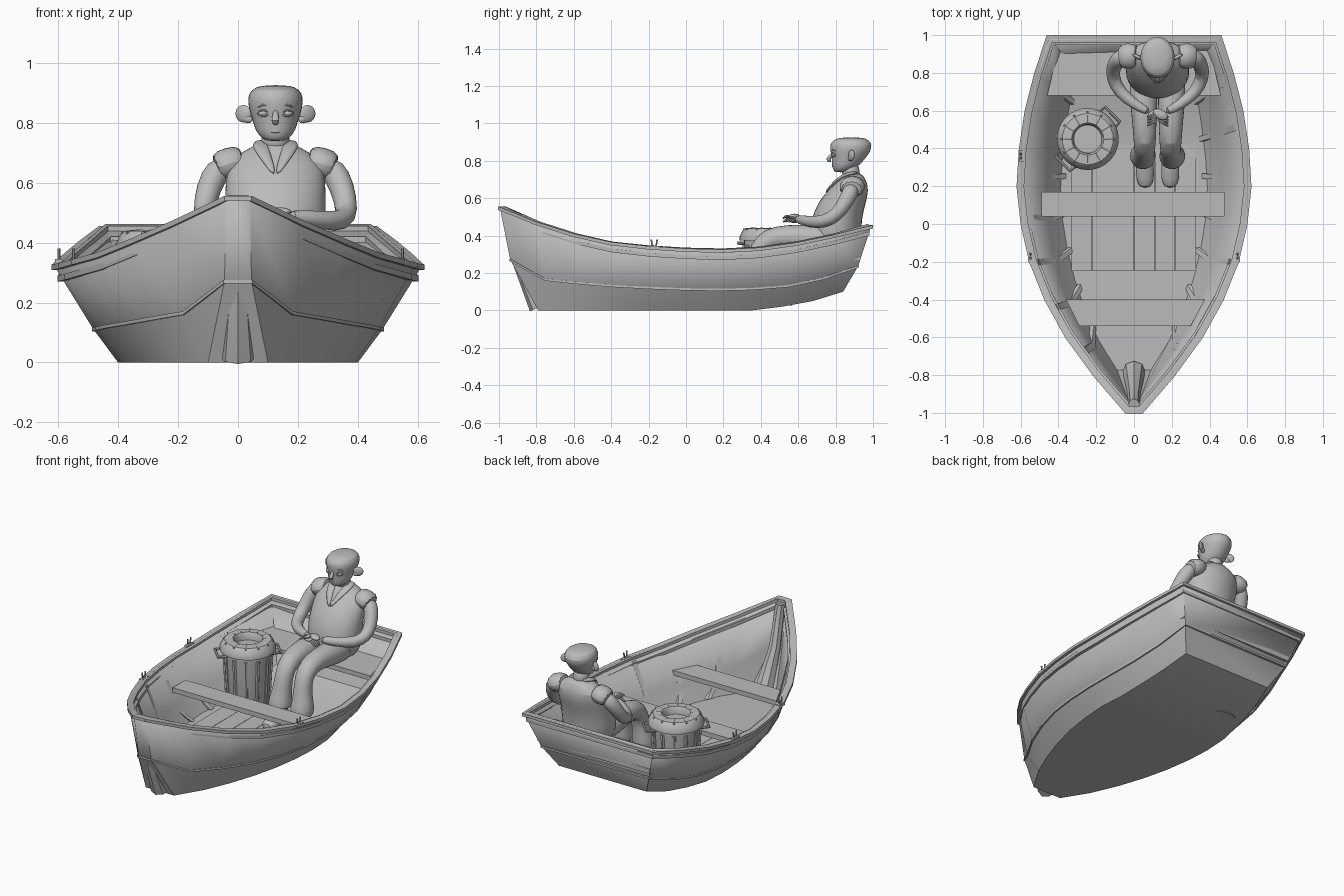
import bpy, bmesh, math
from mathutils import Vector, Matrix

cube = bpy.data.objects.get("Cube")
if cube:
    bpy.data.objects.remove(cube)

grey = bpy.data.materials.new("plain_grey")
grey.use_nodes = True
grey.diffuse_color = (0.5, 0.5, 0.5, 1)
grey.node_tree.nodes["Principled BSDF"].inputs["Base Color"].default_value = (0.5, 0.5, 0.5, 1)
parts = []


def finish(name, bm, subdiv=0):
    bmesh.ops.recalc_face_normals(bm, faces=bm.faces)
    mesh = bpy.data.meshes.new(name)
    bm.to_mesh(mesh)
    bm.free()
    mesh.materials.append(grey)
    ob = bpy.data.objects.new(name, mesh)
    bpy.context.collection.objects.link(ob)
    if subdiv:
        ob.modifiers.new("Smooth", "SUBSURF").levels = subdiv
        ob.modifiers["Smooth"].render_levels = subdiv
    parts.append(ob)
    return ob


def skin(bm, rings, closed=True, cyclic=False, caps=False):
    """Join rows of points with quads."""
    rows = [[bm.verts.new(p) for p in r] for r in rings]
    n = len(rows[0])
    for a, b in zip(rows, rows[1:] + rows[:1] if cyclic else rows[1:]):
        for i in range(n if closed else n - 1):
            j = (i + 1) % n
            bm.faces.new((a[i], a[j], b[j], b[i]))
    if caps:
        bm.faces.new(rows[0])
        bm.faces.new(rows[-1])


def loft(name, path, radii, segs=12, subdiv=1, caps=True, first=(1, 0, 0), flat=False):
    """Elliptical tube along a path; flat keeps every ring horizontal."""
    path = [Vector(p) for p in path]
    radii = [r if isinstance(r, tuple) else (r, r) for r in radii]
    u, rings = Vector(first), []
    for i, p in enumerate(path):
        t = (path[min(i + 1, len(path) - 1)] - path[max(i - 1, 0)]).normalized()
        if flat:
            t = Vector((0, 0, 1))
        u = (u - t * u.dot(t)).normalized()
        v = t.cross(u)
        a, b = radii[i]
        rings.append([p + u * a * math.cos(k * math.tau / segs) + v * b * math.sin(k * math.tau / segs)
                      for k in range(segs)])
    bm = bmesh.new()
    skin(bm, rings, caps=caps)
    return finish(name, bm, subdiv)


def ball(name, loc, size, rot=0):
    bm = bmesh.new()
    m = Matrix.Translation(loc) @ Matrix.Rotation(rot, 4, "Z") @ Matrix.Diagonal((*size, 1))
    bmesh.ops.create_uvsphere(bm, u_segments=16, v_segments=10, radius=1, matrix=m)
    return finish(name, bm)


def slab(name, outline, z0, z1):
    bm = bmesh.new()
    skin(bm, [[(x, y, z) for x, y in outline] for z in (z0, z1)], caps=True)
    return finish(name, bm)


# Hull lines: half widths, heights and bow-to-stern extent of each edge
SHEER = ([.04, .21, .355, .465, .545, .59, .612, .60, .57, .52, .455],
         [.55, .468, .405, .36, .338, .325, .32, .33, .358, .40, .45], -.995, .99)
CHINE = ([.045, .18, .295, .38, .44, .47, .482, .475, .455, .42, .38],
         [.27, .165, .145, .13, .12, .113, .11, .115, .13, .17, .235], -.94, .92)
KEEL = ([.1, .2, .27, .325, .365, .39, .4, .39, .37, .345, .31],
        [0, 0, 0, 0, 0, 0, 0, 0, .02, .05, .1], -.79, .84)


def at(line, t, side=1):
    xs, zs, y0, y1 = line
    i = min(int(t * 10), 9)
    f = t * 10 - i
    return Vector((side * (xs[i] + (xs[i + 1] - xs[i]) * f), y0 + (y1 - y0) * t,
                   zs[i] + (zs[i + 1] - zs[i]) * f))


STATIONS = [i / 10 for i in range(11)]
bm = bmesh.new()
skin(bm, [[at(l, t, s) for l, s in ((SHEER, 1), (CHINE, 1), (KEEL, 1), (KEEL, -1), (CHINE, -1), (SHEER, -1))]
          for t in STATIONS], closed=False, caps=True)
hull = finish("hull", bm)
solid = hull.modifiers.new("Thickness", "SOLIDIFY")
solid.thickness, solid.offset, solid.use_even_offset = 0.022, -1, True


def rail(name, line, inner, outer, low, high):
    """Rectangular strip running right round the hull."""
    pts = [at(line, t, -1) for t in reversed(STATIONS)] + [at(line, t) for t in STATIONS]
    rings, n = [], len(pts)
    for i, p in enumerate(pts):
        a, b = (p - pts[i - 1]).xy.normalized(), (pts[(i + 1) % n] - p).xy.normalized()
        t = (a + b).normalized()
        out = Vector((t.y, -t.x, 0)) / max(t.dot(a), .6)
        rings.append([p + out * d + Vector((0, 0, z)) for d, z in
                      ((-inner, low), (outer, low), (outer, high), (-inner, high))])
    bm = bmesh.new()
    skin(bm, rings, cyclic=True)
    finish(name, bm)


rail("gunwale", SHEER, .03, .01, -.012, .006)
rail("inner_rail", SHEER, .042, -.01, -.05, -.03)
rail("chine_strip", CHINE, .01, .005, -.006, .006)

# Ribs against the inner planking
for s in (-1, 1):
    for k, t in enumerate((.16, .28, .4, .52, .64, .76, .88)):
        rings = []
        for line in (SHEER, CHINE, KEEL):
            a, b = at(line, t - .008, s), at(line, t + .008, s)
            up = Vector((0, 0, .03 if line is KEEL else -.02))
            rings.append([a + up - Vector((s * d, 0, 0)) for d in (.018, .036)]
                         + [b + up - Vector((s * d, 0, 0)) for d in (.036, .018)])
        bm = bmesh.new()
        skin(bm, rings, caps=True)
        finish(f"rib_{k}_{'left' if s > 0 else 'right'}", bm)

loft("stem_post", [(0, -.955, .53), (0, -.9, .28), (0, -.78, .02)], [.03, .035, .06], 8, 0)
for i in range(6):
    x = -.33 + i * .11
    slab(f"floor_board_{i}", [(x, -.25), (x + .108, -.25), (x + .108, .45), (x, .45)], .015, .03)

# Benches
slab("middle_bench", [(-.49, .04), (.48, .04), (.48, .17), (-.49, .17)], .185, .215)
slab("bow_bench", [(-.29, -.54), (.3, -.54), (.375, -.4), (-.36, -.4)], .19, .22)
slab("stern_bench", [(-.46, .68), (.46, .68), (.4, .93), (-.4, .93)], .27, .3)

# Oarlocks: a plate and two prongs
for x, y in ((.548, -.17), (-.548, -.17), (-.598, .36)):
    slab("oarlock_plate", [(x - .012, y - .03), (x + .012, y - .03), (x + .012, y + .03), (x - .012, y + .03)],
         .325, .345)
    for d in (-1, 1):
        loft("oarlock_prong", [(x, y + d * .006, .34), (x, y + d * .012, .355), (x, y + d * .016, .38)],
             [.005] * 3, 6, 0)

# Bin with ribbed body, dished lid and two handles
BX, BY = -.245, .45


def turned(name, profile):
    loft(name, [(BX, BY, z) for r, z in profile], [r for r, z in profile], 32, 0, True, flat=True)


turned("bin_body", [(.118, .025), (.122, .04), (.14, .37), (.14, .39)])
turned("bin_lid", [(.14, .375), (.164, .375), (.164, .395), (.155, .41), (.15, .425), (.135, .438),
                   (.085, .44), (.078, .43), (.074, .395)])
for k in range(12):
    a = Vector((math.cos(k * math.tau / 12), math.sin(k * math.tau / 12), 0))
    c = Vector((BX, BY, 0))
    loft("bin_rib", [c + a * .121 + Vector((0, 0, .06)), c + a * .138 + Vector((0, 0, .35))],
         [.012, .012], 6, 0)
    loft("lid_rib", [c + a * .085 + Vector((0, 0, .438)), c + a * .145 + Vector((0, 0, .432))],
         [.006, .006], 6, 0, first=(0, 0, 1))
for ang in (.78, 3.92):
    a = Vector((math.cos(ang), math.sin(ang), 0))
    b = Vector((-a.y, a.x, 0))
    loft("bin_handle", [Vector((BX, BY, .36)) + a * r + b * w for r, w in
                        ((.13, -.06), (.185, -.055), (.185, .055), (.13, .06))], [.009] * 4, 8, 0, first=(0, 0, 1))

# Seated figure: torso and vest
CX = .125
loft("torso", [(CX, .80, .30), (CX, .80, .37), (CX, .80, .45), (CX, .815, .53), (CX, .85, .61), (CX, .882, .67),
               (CX, .89, .71), (CX, .89, .735)],
     [(.12, .11), (.165, .14), (.172, .14), (.172, .135), (.17, .125), (.165, .095), (.10, .065), (.05, .05)],
     16, 1, flat=True)
loft("neck", [(CX, .89, .70), (CX, .88, .74), (CX, .875, .79)], [.052, .048, .05])
for s in (-1, 1):
    side = "left" if s > 0 else "right"

    def P(x, y, z):
        return (CX + s * x, y, z)

    loft(f"vest_shoulder_{side}", [P(.10, .89, .675), P(.155, .89, .665), P(.205, .885, .645)],
         [(.055, .065), (.056, .07), (.055, .072)], first=(0, 0, 1))
    loft(f"collar_{side}", [P(.04, .92, .735), P(.055, .865, .73), P(.04, .805, .70), P(.003, .742, .625)],
         [(.012, .028), (.012, .03), (.012, .026), (.006, .008)], 8, 1, first=(0, 0, 1))
    # Arms and clasped hands
    loft(f"arm_{side}", [P(.17, .89, .66), P(.21, .875, .62), P(.235, .83, .54), P(.238, .775, .485),
                         P(.205, .70, .468), P(.12, .63, .48), P(.04, .59, .49)],
         [.045, .046, .04, .038, .036, .028, .022])
    ball(f"palm_{side}", P(.015, .58, .492 + s * .01), (.042, .026, .015), -s * .5)
    for f in range(4):
        loft(f"finger_{side}_{f}", [P(.0, .59 - f * .012, .495 + s * .01), P(-.03, .575 - f * .014, .495 + s * .01),
                                    P(-.06, .565 - f * .016, .48 + s * .01)], [.009, .008, .006], 6, 1,
             first=(0, 0, 1))
    # Trousers and boots
    loft(f"trouser_leg_{side}", [P(.075, .82, .37), P(.075, .68, .385), P(.07, .54, .395), P(.068, .44, .385),
                                 P(.068, .39, .33), P(.07, .375, .25), P(.078, .365, .17), P(.078, .355, .125),
                                 P(.07, .355, .10)],
         [.075, .078, .066, .062, .056, .055, .07, .075, .05])
    loft(f"boot_{side}", [P(.068, .36, .14), P(.068, .355, .075), P(.068, .31, .062), P(.066, .24, .055),
                          P(.066, .19, .05)], [.044, .047, .048, (.052, .032), (.03, .02)])
    # Ears and eyes
    ball(f"ear_{side}", P(.107, .885, .83), (.030, .011, .029), s * .5)
    ball(f"ear_lobe_{side}", P(.092, .88, .812), (.018, .012, .014), s * .5)
    ball(f"eye_{side}", P(.040, .793, .831), (.017, .012, .011))
    for z, lift in ((.831, .014), (.85, .012), (.831, -.012)):
        loft(f"lid_{side}", [P(.02, .786, z), P(.032, .781, z + lift * .8), P(.046, .785, z + lift * .8),
                             P(.062, .801, z)], [.004] * 4, 6, 1, first=(0, 0, 1))

# Head
loft("head", [(CX, .825, .738), (CX, .838, .752), (CX, .855, .778), (CX, .868, .81), (CX, .88, .85), (CX, .882, .885),
              (CX, .882, .91), (CX, .885, .926)],
     [(.03, .03), (.052, .052), (.07, .076), (.078, .09), (.092, .11), (.095, .115), (.083, .10), (.05, .06)],
     16, 1, flat=True)
loft("nose", [(CX, .79, .845), (CX, .772, .825), (CX, .755, .808), (CX, .775, .795)],
     [.008, .011, .015, .012], 8)
for z in (.768, .776):
    loft("lip", [(CX - .028, .795, .773), (CX, .780, z), (CX + .028, .795, .773)], [.004, .006, .004], 6, 1,
         first=(0, 0, 1))

# Smooth shading with sharp edges kept
bpy.ops.object.select_all(action="DESELECT")
for ob in parts:
    ob.select_set(True)
bpy.context.view_layer.objects.active = hull
bpy.ops.object.shade_smooth_by_angle(angle=math.radians(35))
